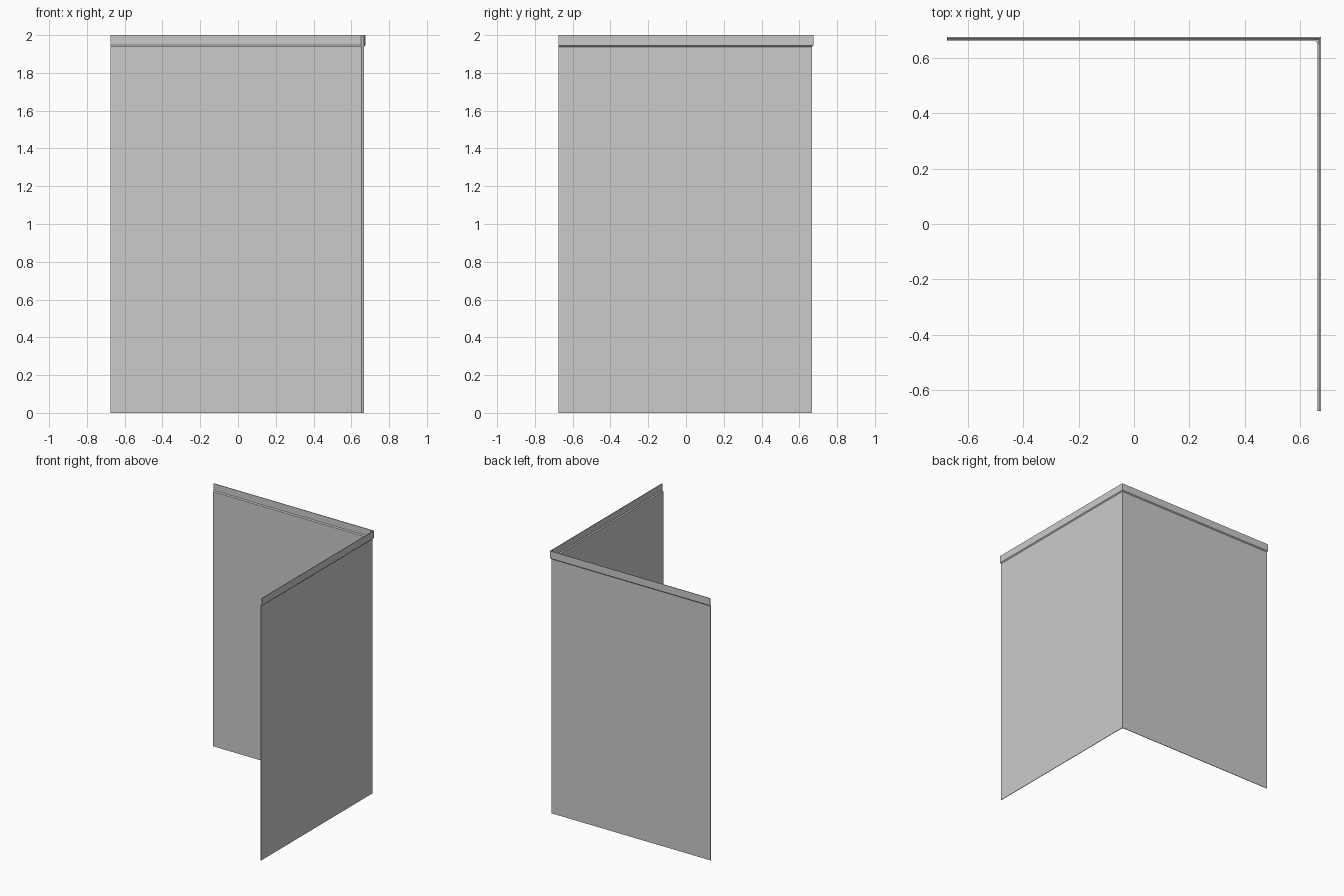
import bpy, bmesh

if "Cube" in bpy.data.objects:
    bpy.data.objects.remove(bpy.data.objects["Cube"])

END = -0.675  # free ends of both wings


def make_object(name, bm):
    bmesh.ops.recalc_face_normals(bm, faces=bm.faces)
    mesh = bpy.data.meshes.new(name)
    bm.to_mesh(mesh)
    bm.free()
    obj = bpy.data.objects.new(name, mesh)
    bpy.context.collection.objects.link(obj)
    return obj


def l_sweep(name, profile):
    """Sweep a closed (offset, z) section along the mitred L-shaped plan."""
    bm = bmesh.new()
    rings = [
        [bm.verts.new((END, d, z)) for d, z in profile],
        [bm.verts.new((d, d, z)) for d, z in profile],
        [bm.verts.new((d, END, z)) for d, z in profile],
    ]
    n = len(profile)
    for a, b in zip(rings, rings[1:]):
        for i in range(n):
            j = (i + 1) % n
            bm.faces.new((a[i], a[j], b[j], b[i]))
    bm.faces.new(rings[0])
    bm.faces.new(rings[-1])
    return make_object(name, bm)


# Two thin wings with a top band stepped slightly outwards
l_sweep("corner_panel", [
    (0.668, 0.0), (0.668, 1.938), (0.675, 1.945), (0.675, 2.0),
    (0.671, 2.0), (0.671, 1.947), (0.664, 1.940), (0.664, 0.0),
])

# Slim triangular strip filling the inside corner
bm = bmesh.new()
base = bm.faces.new([bm.verts.new((x, y, 0.0)) for x, y in
                     ((0.651, 0.666), (0.666, 0.651), (0.666, 0.666))])
top = bmesh.ops.extrude_face_region(bm, geom=[base])["geom"]
bmesh.ops.translate(bm, vec=(0, 0, 2.0),
                    verts=[v for v in top if isinstance(v, bmesh.types.BMVert)])
if not base.is_valid or len(bm.faces) < 5:
    bm.faces.new([v for v in bm.verts if v.co.z < 0.001])
make_object("corner_strip", bm)
